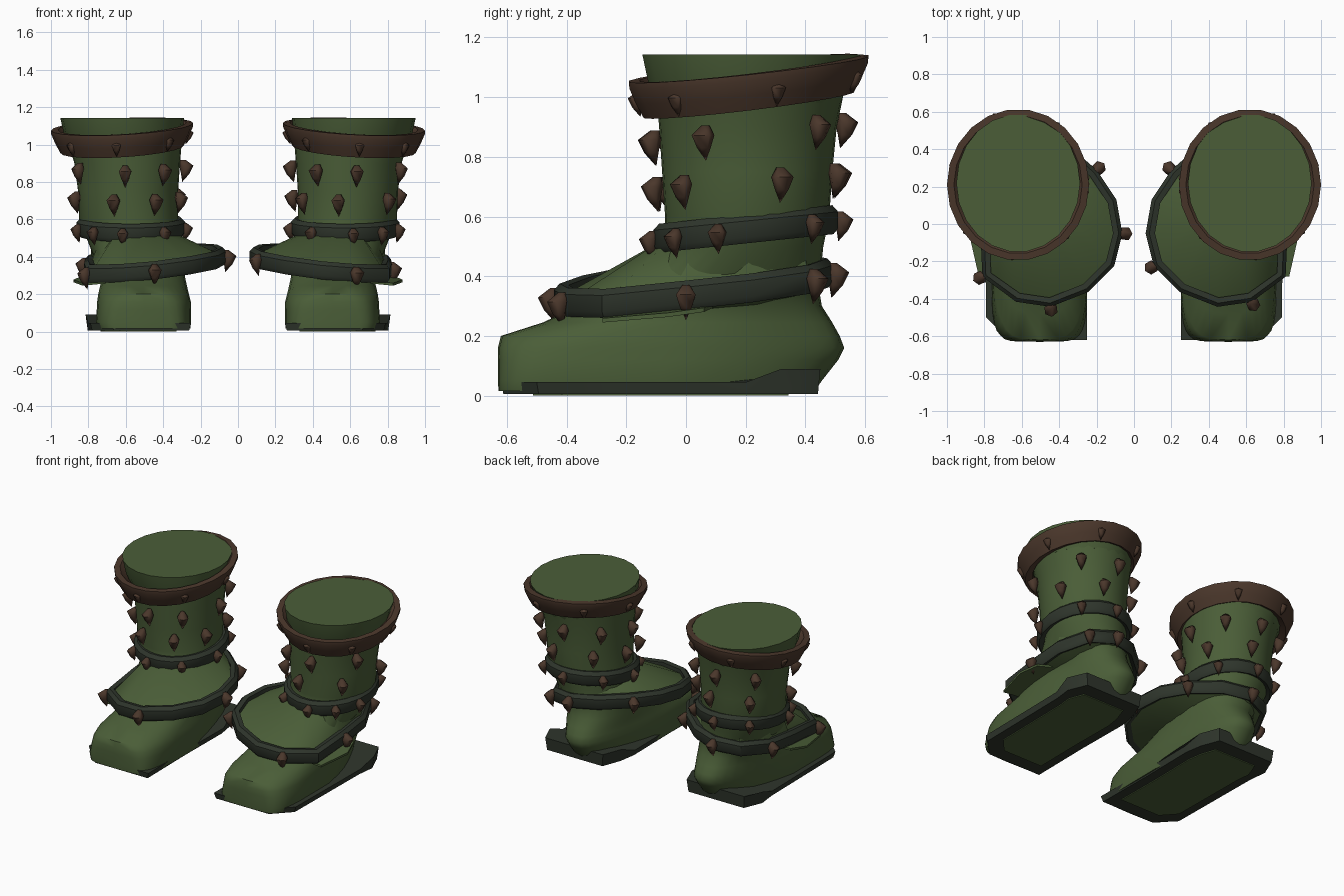
import bpy, bmesh, math
from mathutils import Vector

if "Cube" in bpy.data.objects:
    bpy.data.objects.remove(bpy.data.objects["Cube"])


def material(name, rgb):
    m = bpy.data.materials.new(name)
    m.diffuse_color = (*rgb, 1)
    m.use_nodes = True
    m.node_tree.nodes["Principled BSDF"].inputs["Base Color"].default_value = m.diffuse_color
    return m


GREEN = material("moss_green", (0.069, 0.111, 0.039))
DARK = material("dark_leather", (0.028, 0.036, 0.025))
BROWN = material("brown_horn", (0.069, 0.038, 0.024))


def finish(name, bm, mat, side, angle=40):
    """Mirror to the wanted side, fix normals and create the object."""
    for v in bm.verts:
        v.co.x *= side
    bmesh.ops.recalc_face_normals(bm, faces=bm.faces)
    me = bpy.data.meshes.new(name)
    bm.to_mesh(me)
    bm.free()
    me.materials.append(mat)
    for p in me.polygons:
        p.use_smooth = True
    me.set_sharp_from_angle(angle=math.radians(angle))
    ob = bpy.data.objects.new(name, me)
    bpy.context.collection.objects.link(ob)
    return ob


def loft(name, loops, mat, side, closed=False, angle=40):
    """Skin matching loops; cap the ends, or join last to first."""
    bm = bmesh.new()
    rows = [[bm.verts.new(p) for p in lp] for lp in loops]
    n = len(rows[0])
    pairs = list(zip(rows, rows[1:])) + ([(rows[-1], rows[0])] if closed else [])
    for a, b in pairs:
        for i in range(n):
            j = (i + 1) % n
            bm.faces.new((a[i], a[j], b[j], b[i]))
    if not closed:
        bm.faces.new(rows[0])
        bm.faces.new(rows[-1])
    return finish(name, bm, mat, side, angle)


def oval_point(box, a, p=2.0):
    """Point on a superellipse that fills box = (y0, y1, x0, x1)."""
    y0, y1, x0, x1 = box
    c, s = math.cos(a), math.sin(a)
    f = lambda t: math.copysign(abs(t) ** (2 / p), t)
    return ((x0 + x1) / 2 + (x1 - x0) / 2 * f(c), (y0 + y1) / 2 + (y1 - y0) / 2 * f(s))


def oval(box, p=2.0, n=22):
    return [oval_point(box, 2 * math.pi * i / n, p) for i in range(n)]


def normals(line):
    n = len(line)
    out = []
    for i in range(n):
        a, b = line[i - 1], line[(i + 1) % n]
        out.append(Vector((b[1] - a[1], a[0] - b[0])).normalized())
    return out


def band(name, line, section, zf, mat, side):
    """Sweep a (outward, up) section around a counter-clockwise outline."""
    nor = normals(line)
    loops = [[(p[0] + n.x * o, p[1] + n.y * o, zf(*p) + u) for p, n in zip(line, nor)]
             for o, u in section]
    return loft(name, loops, mat, side, closed=True)


def spikes(name, places, side, size=1.0):
    """Down-pointing horn studs; each place is (x, y, z, nx, ny)."""
    bm = bmesh.new()
    for x, y, z, nx, ny in places:
        out = Vector((nx, ny, 0)).normalized()
        tang = Vector((-out.y, out.x, 0))
        base = Vector((x, y, z)) + out * 0.024 * size
        rings = []
        for h, r, o in ((0.052, 0.014, -0.008), (0.020, 0.038, 0.010), (-0.022, 0.023, 0.004)):
            rings.append([bm.verts.new(base + (Vector((0, 0, h)) + out * (o + r * math.cos(k * math.pi / 3))
                          + tang * r * math.sin(k * math.pi / 3)) * size) for k in range(6)])
        tip = bm.verts.new(base + (Vector((0, 0, -0.066)) - out * 0.012) * size)
        bm.faces.new(rings[0])
        for k in range(6):
            j = (k + 1) % 6
            for a, b in zip(rings, rings[1:]):
                bm.faces.new((a[k], a[j], b[j], b[k]))
            bm.faces.new((rings[2][k], rings[2][j], tip))
    return finish(name, bm, BROWN, side, 62)


def around(box, degs, zf):
    """Stud places on an oval at the given angles."""
    res = []
    for d in degs:
        a = math.radians(d)
        x, y = oval_point(box, a)
        res.append((x, y, zf(x, y), math.cos(a), math.sin(a)))
    return res


# (z, y0, y1, x0, x1, toe squareness, heel narrowing) slices of foot and shaft
BODY = [(0.015, -.628, .43, .255, .75, 6, .3), (0.05, -.63, .455, .25, .762, 6, .3),
        (0.12, -.63, .51, .25, .757, 5, .28), (0.16, -.63, .53, .25, .755, 4.5, .25),
        (0.20, -.62, .515, .26, .75, 3.6, .22), (0.245, -.48, .49, .27, .74, 2.8, .16),
        (0.30, -.36, .455, .28, .73, 2.4, .1), (0.36, -.22, .445, .29, .76, 2.2, .04),
        (0.50, -.07, .46, .31, .81, 2, 0), (0.60, -.07, .48, .32, .85, 2, 0),
        (0.75, -.08, .49, .32, .855, 2, 0), (0.90, -.09, .505, .31, .875, 2, 0),
        (1.02, -.10, .53, .30, .91, 2, 0)]
SOLE = [(.25, -.62), (.67, -.62), (.79, -.5), (.80, .2), (.815, .32), (.76, .45),
        (.32, .45), (.27, .32), (.25, .2), (.255, -.2)]
LOW_RING = [(.09, -.05), (.13, -.21), (.26, -.34), (.45, -.415), (.62, -.39), (.785, -.27),
            (.795, 0), (.79, .22), (.70, .41), (.55, .465), (.38, .41), (.22, .27), (.12, .12)]
RIM = (-.15, .57, .285, .955)
UPPER = (-.085, .485, .31, .835)


def body_slice(z, y0, y1, x0, x1, p, narrow):
    """Square towards the toe, round and narrower towards the heel."""
    pts = []
    for i in range(32):
        a = 2 * math.pi * i / 32
        x, y = oval_point((y0, y1, x0, x1), a, p if math.sin(a) < 0 else min(p, 2.4))
        t = min(1, max(0, (y + .1) / .55))
        x = .45 + (x - .45) * (1 - narrow * t)
        if z < .22:
            x = min(x, .68 + (y + .63))
        pts.append((x, y, z))
    return pts


def rim_z(x, y):
    return 1.045 + 0.12 * (y - .21) - 0.06 * (x - .62)


def upper_z(x, y):
    return 0.56 + 0.11 * (y - .2)


def low_z(x, y):
    return 0.375 + 0.107 * y - 0.1 * (x - .43)


def boot(side, tag, turn_a, turn_b, low_idx):
    nm = lambda s: s + "_" + tag
    # foot and shaft in one skin
    loft(nm("foot_and_shaft"), [body_slice(*s) for s in BODY], GREEN, side, angle=55)
    # flared closed top
    loft(nm("shaft_top"), [[(x, y, z) for x, y in oval(b)] for z, b in
         ((0.98, (-.10, .52, .31, .90)), (1.05, (-.13, .55, .30, .93)), (1.143, (-.15, .587, .288, .95)))],
         GREEN, side)
    # undercut sole plate, raised at the heel, with a green patch below
    top = lambda y: 0.045 + 0.045 * min(1, max(0, (y - .2) / .12))
    shrink = lambda k, l, z: [(.53 + (x - .53) * k, -.08 + (y + .08) * l, z) for x, y in SOLE]
    loft(nm("sole"), [shrink(.96, .985, 0.006), [(x, y, top(y)) for x, y in SOLE]], DARK, side)
    loft(nm("sole_patch"), [shrink(.72, .8, z) for z in (0.0, 0.008)], GREEN, side)
    # sloping cuff between the two straps, sunk inside the lower one
    neck = [oval_point((-.075, .43, .33, .78), math.atan2(y - .2, x - .565)) for x, y in LOW_RING]
    core = [(.53 + (x - .53) * .5, .05 + (y - .05) * .6) for x, y in neck]
    loft(nm("cuff"), [[(x, y, 0.525) for x, y in neck],
                      [(x, y, low_z(x, y) + 0.005) for x, y in LOW_RING],
                      [(x, y, low_z(x, y) - 0.035) for x, y in LOW_RING],
                      [(x, y, 0.28) for x, y in core]], GREEN, side)
    # cuff corner poking out below the strap
    flap = [(.70, -.28), (.83, -.28), (.88, -.06), (.84, .06), (.70, .1)]
    loft(nm("cuff_corner"), [[(x, y, low_z(x, y) - d) for x, y in flap] for d in (.06, .046)],
         GREEN, side)
    # straps and rim
    strap = [(-.022, -.035), (.012, -.05), (.028, -.03), (.028, .025), (.008, .047), (-.022, .042)]
    band(nm("lower_strap"), LOW_RING, strap, low_z, DARK, side)
    band(nm("upper_strap"), oval(UPPER), strap, upper_z, DARK, side)
    band(nm("rim"), oval(RIM), [(-.05, -.05), (-.005, -.07), (.022, -.02), (.044, .03),
                                (.045, .05), (.008, .053), (-.05, 0)], rim_z, BROWN, side)
    # horn studs
    row_a, row_b = (-.09, .505, .31, .875), (-.085, .49, .318, .858)
    spikes(nm("shaft_studs_high"), around(row_a, [d + turn_a for d in (185, 236, 278, 333, 47, 95, 140)],
           lambda x, y: 0.855 + .1 * (y - .1)), side)
    spikes(nm("shaft_studs_low"), around(row_b, [d + turn_b for d in (175, 215, 260, 317, 22, 75, 130)],
           lambda x, y: 0.695 + .08 * (y - .1)), side)
    spikes(nm("upper_strap_studs"), around((-.10, .50, .30, .85), (185, 232, 278, 312, 343, 45, 90, 140),
           lambda x, y: upper_z(x, y) - .02), side, 0.85)
    spikes(nm("rim_studs"), around((-.145, .565, .288, .95), (15, 70, 125, 175, 225, 275, 320),
           lambda x, y: rim_z(x, y) - .02), side, 0.72)
    nor = normals(LOW_RING)
    spikes(nm("lower_strap_studs"), [(LOW_RING[i][0] + nor[i].x * .01, LOW_RING[i][1] + nor[i].y * .01,
           low_z(*LOW_RING[i]) - .02, nor[i].x, nor[i].y) for i in low_idx], side)


boot(1, "right", 0, 0, (1, 4, 6, 8, 9, 11))
boot(-1, "left", -6, 25, (0, 3, 5, 7, 9, 11))
